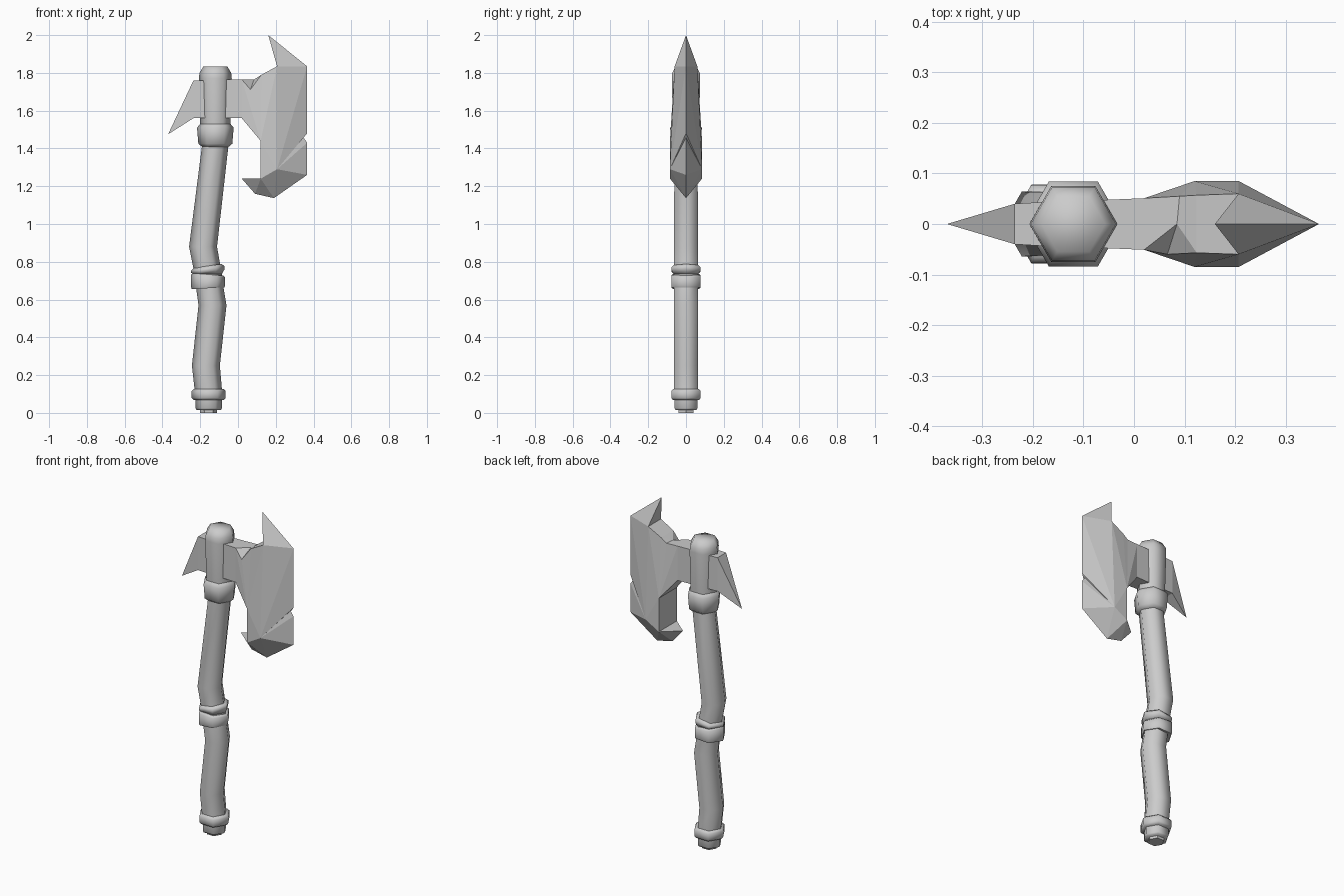
import bpy, bmesh, math
from mathutils import Vector

cube = bpy.data.objects.get("Cube")
if cube:
    bpy.data.objects.remove(cube, do_unlink=True)

grey = bpy.data.materials.new("plain_grey")
grey.use_nodes = True
grey.diffuse_color = (0.6, 0.6, 0.6, 1)
grey.node_tree.nodes["Principled BSDF"].inputs["Base Color"].default_value = (0.6, 0.6, 0.6, 1)


def finish(name, bm, smooth_angle=None):
    """Turn a bmesh into a named object with the grey material."""
    bmesh.ops.recalc_face_normals(bm, faces=bm.faces)
    mesh = bpy.data.meshes.new(name)
    bm.to_mesh(mesh)
    bm.free()
    mesh.materials.append(grey)
    obj = bpy.data.objects.new(name, mesh)
    bpy.context.collection.objects.link(obj)
    if smooth_angle:
        bpy.ops.object.select_all(action='DESELECT')
        obj.select_set(True)
        bpy.context.view_layer.objects.active = obj
        bpy.ops.object.shade_smooth_by_angle(angle=math.radians(smooth_angle))
    return obj


def hex_column(name, rings, smooth_angle=65):
    """Six-sided column through rings of (x, z, radius, slope)."""
    bm = bmesh.new()
    loops = []
    for x, z, r, slope in rings:
        loop = []
        for i in range(6):
            a = i * math.pi / 3
            dx = r * math.cos(a)
            loop.append(bm.verts.new((x + dx, r * math.sin(a), z + slope * dx)))
        loops.append(loop)
    for low, high in zip(loops, loops[1:]):
        for i in range(6):
            j = (i + 1) % 6
            bm.faces.new((low[i], low[j], high[j], high[i]))
    bm.faces.new(loops[0])
    bm.faces.new(loops[-1])
    return finish(name, bm, smooth_angle)


# Bent wooden shaft in two lengths
hex_column("lower_shaft", [(-.155, .1, .072, 0), (-.17, .25, .074, 0),
                           (-.135, .57, .074, 0), (-.155, .7, .072, 0)])
hex_column("upper_shaft", [(-.155, .72, .072, 0), (-.185, .88, .074, 0),
                           (-.12, 1.42, .07, 0)])

# Pommel and grip rings
hex_column("pommel_tip", [(-.155, 0, .045, 0), (-.155, .03, .045, 0)], 30)
hex_column("pommel", [(-.155, .015, .064, 0), (-.155, .025, .07, 0), (-.155, .08, .07, 0)])
hex_column("pommel_ring", [(-.155, .068, .08, 0), (-.155, .08, .09, 0),
                           (-.155, .115, .09, 0), (-.155, .127, .078, 0)])
hex_column("grip_ring_lower", [(-.158, .66, .086, .06), (-.158, .67, .09, .06),
                               (-.158, .725, .09, -.08), (-.158, .733, .08, -.08)])
hex_column("grip_ring_upper", [(-.16, .735, .075, .0), (-.16, .75, .088, .1),
                               (-.16, .765, .088, .14), (-.16, .778, .074, .14)])

# Head collar and capped socket
hex_column("collar", [(-.12, 1.405, .066, 0), (-.12, 1.425, .09, 0),
                      (-.12, 1.51, .097, 0), (-.12, 1.54, .072, 0)], 80)
hex_column("socket", [(-.12, 1.53, .08, 0), (-.12, 1.77, .087, 0),
                      (-.12, 1.80, .084, 0), (-.12, 1.835, .063, 0)], 80)


def faceted(name, sides, middle, pairs, singles, caps):
    """Mirrored flat-faced solid: upper case is +y, lower case is -y, digits are y = 0."""
    bm = bmesh.new()
    v = {}
    for key, (x, z, y) in sides.items():
        v[key] = bm.verts.new((x, y, z))
        v[key.lower()] = bm.verts.new((x, -y, z))
    for key, (x, z) in middle.items():
        v[key] = bm.verts.new((x, 0, z))
    faces = pairs + [f.lower() for f in pairs] + singles
    faces += [a + b + b.lower() + a.lower() for a, b in caps]
    for f in faces:
        bm.faces.new([v[k] for k in f])
    bmesh.ops.delete(bm, geom=[p for p in bm.verts if not p.link_faces], context='VERTS')
    return finish(name, bm)


# Rear spike: a short block drawn out to one point
faceted("rear_spike",
        {"A": (-.14, 1.76, .046), "B": (-.236, 1.76, .04),
         "C": (-.236, 1.56, .04), "D": (-.14, 1.56, .046)},
        {"1": (-.37, 1.475)},
        ["ABCD", "BC1"], ["Bb1", "Cc1"], ["AB", "CD", "DA"])

# Blade: neck, chipped top, swept upper point, edge nick and lower hook
faceted("axe_blade",
        {"A": (-.1, 1.765, .046), "B": (.02, 1.765, .051), "D": (.09, 1.765, .055),
         "E": (.124, 1.79, .057), "F": (.207, 1.835, .06), "C": (.066, 1.712, .06),
         "G": (.207, 1.29, .085), "H": (.12, 1.24, .085), "I": (.12, 1.44, .085),
         "J": (.02, 1.56, .051), "K": (-.1, 1.56, .046)},
        {"0": (.085, 1.765), "1": (.16, 2.0), "2": (.366, 1.835), "3": (.366, 1.48),
         "4": (.347, 1.458), "5": (.366, 1.43), "6": (.366, 1.26), "7": (.19, 1.137),
         "8": (.09, 1.16), "9": (.02, 1.24)},
        ["ABJK", "BIJ", "EFI", "FGI", "GHI", "F12", "F2G", "23G", "34G", "45G", "56G",
         "G67", "GH7", "H78", "H89"],
        ["BDI", "DEI", "bci", "cei", "Ff1", "Hh9", "Bb0", "B0D", "D0E", "E0e", "bc0", "ce0"],
        ["AB", "EF", "HI", "IJ", "JK", "KA"])
